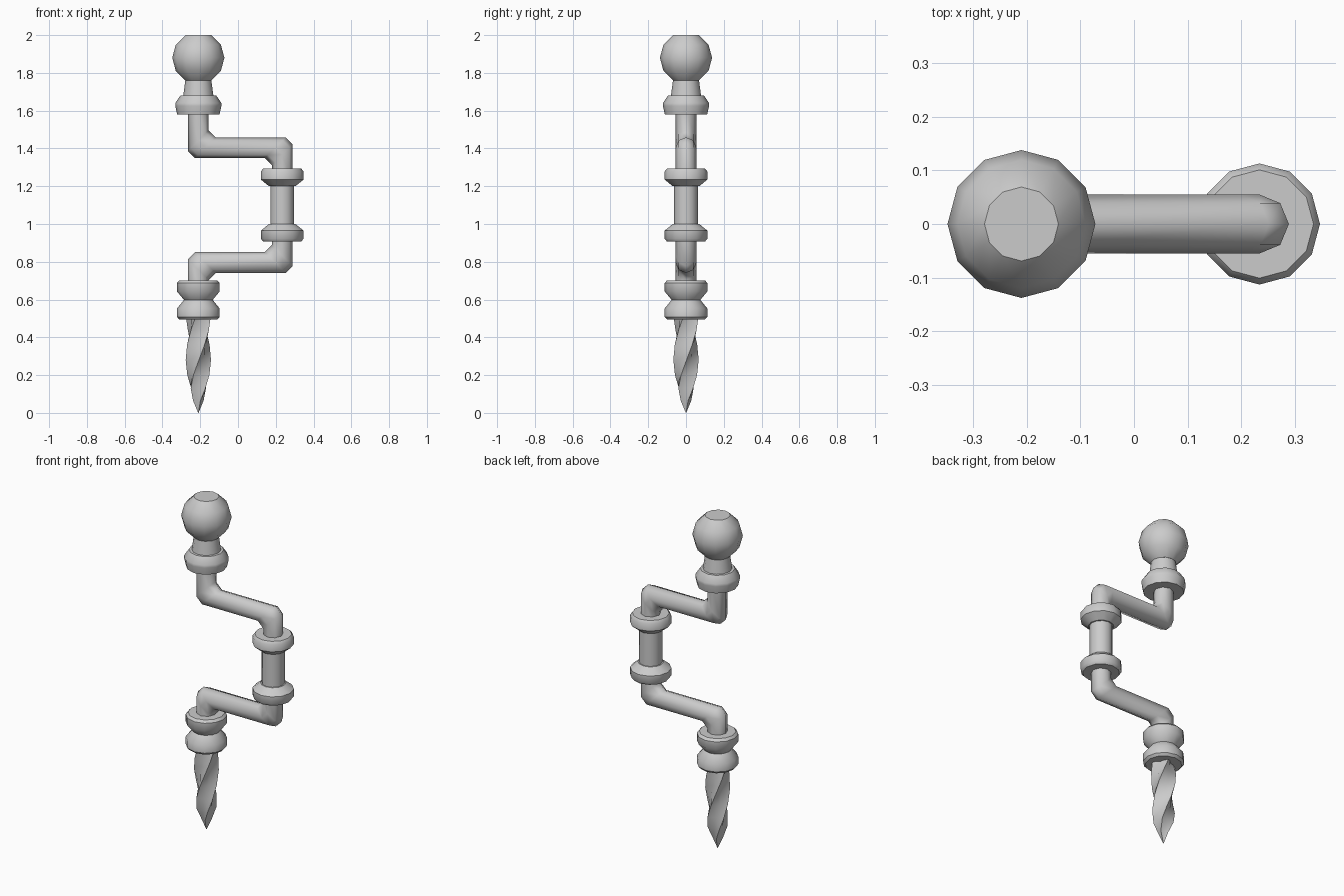
import bpy, bmesh
from math import sin, cos, pi, radians
from mathutils import Vector

if "Cube" in bpy.data.objects:
    bpy.data.objects.remove(bpy.data.objects["Cube"])

XL, XR = -0.21, 0.234   # grip/bit axis and crank axis


def loft(name, rings, angle):
    """Skin a list of equal-length closed rings and cap both ends."""
    bm = bmesh.new()
    vs = [[bm.verts.new(p) for p in ring] for ring in rings]
    n = len(vs[0])
    for a, b in zip(vs, vs[1:]):
        for i in range(n):
            j = (i + 1) % n
            bm.faces.new((a[i], a[j], b[j], b[i]))
    bm.faces.new(vs[0])
    bm.faces.new(vs[-1])
    bmesh.ops.remove_doubles(bm, verts=bm.verts, dist=0.0005)
    bmesh.ops.recalc_face_normals(bm, faces=bm.faces)
    me = bpy.data.meshes.new(name)
    bm.to_mesh(me)
    bm.free()
    ob = bpy.data.objects.new(name, me)
    bpy.context.collection.objects.link(ob)
    bpy.ops.object.select_all(action='DESELECT')
    ob.select_set(True)
    bpy.context.view_layer.objects.active = ob
    bpy.ops.object.shade_smooth_by_angle(angle=radians(angle))
    return ob


def lathe(name, x, profile, n=12, angle=40):
    return loft(name, [[(x + r * cos(2 * pi * i / n), r * sin(2 * pi * i / n), z)
                        for i in range(n)] for r, z in profile], angle)


def rod(name, path, r=0.055, bevel=0.037, n=8):
    """Round rod in the xz plane with mitred corners, each split by a bevel."""
    pts = [Vector((x, 0, z)) for x, z in path]
    rings = []

    def ring(c, across):
        rings.append([c + across * r * cos(2 * pi * i / n) + Vector((0, r * sin(2 * pi * i / n), 0))
                      for i in range(n)])

    def side(d):
        return Vector((-d.z, 0, d.x))

    dirs = [(b - a).normalized() for a, b in zip(pts, pts[1:])]
    ring(pts[0], side(dirs[0]))
    for p, d0, d1 in zip(pts[1:-1], dirs, dirs[1:]):
        mitre = side(d0) + side(d1)
        ring(p - d0 * bevel, mitre)
        ring(p + d1 * bevel, mitre)
    ring(pts[-1], side(dirs[-1]))
    return loft(name, rings, 50)


# Ball knob with its neck and collar
ball = [(0.138 * cos(radians(a)), 1.88 + 0.138 * sin(radians(a))) for a in (60, 30, 0, -30, -60)]
lathe("ball_knob", XL, ball)
lathe("knob_neck", XL, [(0.069, 1.76), (0.081, 1.67)])
lathe("knob_collar", XL, [(0.095, 1.68), (0.122, 1.64), (0.122, 1.625), (0.112, 1.58)])

# Cranked rods, mirrored about the middle of the crank handle
crank = [(XL, 1.60), (XL, 1.404), (XR, 1.404), (XR, 1.26)]
rod("upper_crank", crank)
rod("lower_crank", [(XL, 0.68)] + [(x, 2.2 - z) for x, z in crank[1:]])

# Crank handle with flared ends
half = [(0.101, 0.193), (0.113, 0.178), (0.113, 0.135), (0.07, 0.1), (0.063, 0.1)]
lathe("crank_handle", XR, [(r, 1.1 + z) for r, z in half] + [(r, 1.1 - z) for r, z in half[::-1]])

# Chuck: two flares meeting at a waist
flare = [(0.1, 0.104), (0.113, 0.09), (0.113, 0.045), (0.076, 0.0)]
lathe("chuck", XL, [(r, 0.598 + z) for r, z in flare] + [(r, 0.598 - z) for r, z in flare[-2::-1]])

# Twisted, fluted drill bit tapering to a point
bit = []
for z, r in ((0.52, 0.068), (0.44, 0.068), (0.36, 0.068), (0.28, 0.067), (0.2, 0.064),
             (0.13, 0.055), (0.065, 0.03), (0.0, 0.001)):
    ring = []
    for i in range(8):
        a = i * pi / 4 + radians(330) * z
        q = r * (1 if i % 2 == 0 else 0.62)
        ring.append((XL + q * cos(a), q * sin(a), z))
    bit.append(ring)
loft("drill_bit", bit, 30)
